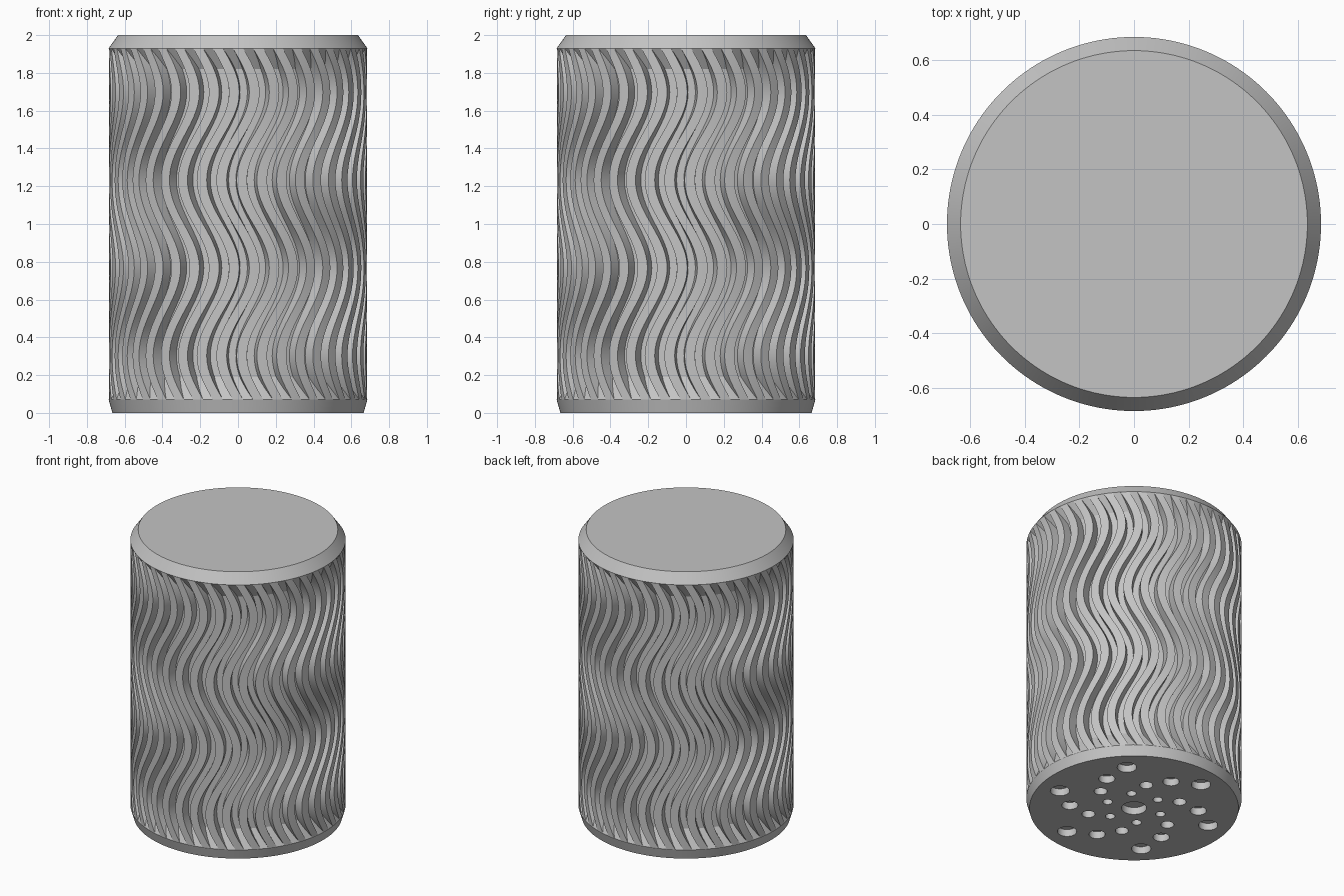
import bpy, bmesh, math
from mathutils import Matrix

if "Cube" in bpy.data.objects:
    bpy.data.objects.remove(bpy.data.objects["Cube"], do_unlink=True)

OUTER, CORE = 0.684, 0.622
RIBS, ROWS = 40, 56
Z_LOW, Z_HIGH = 0.07, 1.93
SWAY = 0.128

grey = bpy.data.materials.new("plain_grey")
grey.use_nodes = True
grey.diffuse_color = (0.55, 0.55, 0.55, 1)
grey.node_tree.nodes["Principled BSDF"].inputs["Base Color"].default_value = (0.55, 0.55, 0.55, 1)


def make_object(name, bm):
    bmesh.ops.recalc_face_normals(bm, faces=bm.faces)
    mesh = bpy.data.meshes.new(name)
    bm.to_mesh(mesh)
    bm.free()
    mesh.materials.append(grey)
    obj = bpy.data.objects.new(name, mesh)
    bpy.context.collection.objects.link(obj)
    return obj


def select_only(obj):
    bpy.ops.object.select_all(action="DESELECT")
    obj.select_set(True)
    bpy.context.view_layer.objects.active = obj


def smooth(obj, degrees):
    select_only(obj)
    bpy.ops.object.shade_smooth_by_angle(angle=math.radians(degrees))


def lathe(name, profile, sides):
    bm = bmesh.new()
    rings = []
    for r, z in profile:
        rings.append([bm.verts.new((r * math.cos(2 * math.pi * i / sides),
                                    r * math.sin(2 * math.pi * i / sides), z))
                      for i in range(sides)])
    for low, high in zip(rings, rings[1:]):
        for i in range(sides):
            j = (i + 1) % sides
            bm.faces.new((low[i], low[j], high[j], high[i]))
    bm.faces.new(rings[0])
    bm.faces.new(rings[-1])
    return make_object(name, bm)


# Solid body: bevelled base, sunken core and bevelled top
body = lathe("body", [(0.665, 0), (0.685, Z_LOW), (CORE, 0.19), (CORE, 1.82),
                      (0.685, Z_HIGH), (0.635, 2)], 160)

# Shallow holes in the underside: a centre hole and four twisted rings
holes = [(0, 0, 0.08)]
for ring, (dist, radius) in enumerate([(0.185, 0.031), (0.3, 0.042),
                                       (0.41, 0.052), (0.52, 0.062)]):
    for k in range(6):
        holes.append((dist, math.radians(45 + 20 * ring + 60 * k), radius))
bm = bmesh.new()
for dist, angle, radius in holes:
    place = Matrix.Translation((dist * math.cos(angle), dist * math.sin(angle), 0))
    bmesh.ops.create_cone(bm, cap_ends=True, segments=24, radius1=radius,
                          radius2=radius, depth=0.1, matrix=place)
cutter = make_object("hole_cutter", bm)
cutter.hide_render = True
select_only(body)
cut = body.modifiers.new("holes", "BOOLEAN")
cut.operation = "DIFFERENCE"
cut.solver = "EXACT"
cut.object = cutter
bpy.ops.object.modifier_apply(modifier=cut.name)
bpy.data.objects.remove(cutter, do_unlink=True)
smooth(body, 20)

# Wavy ribs: one tapered section swept upward, repeated around the core
section = [(CORE - 0.015, -0.05), (OUTER, -0.04), (OUTER, 0),
           (OUTER, 0.04), (CORE - 0.015, 0.05)]
bm = bmesh.new()
for rib in range(RIBS):
    start = 2 * math.pi * rib / RIBS
    previous = None
    for row in range(ROWS + 1):
        t = row / ROWS
        z = Z_LOW + t * (Z_HIGH - Z_LOW)
        turn = start - SWAY * math.sin(4 * math.pi * t)
        ring = [bm.verts.new((r * math.cos(turn + a), r * math.sin(turn + a), z))
                for r, a in section]
        if previous:
            for i in range(len(ring)):
                j = (i + 1) % len(ring)
                bm.faces.new((previous[i], previous[j], ring[j], ring[i]))
        if row in (0, ROWS):
            bm.faces.new(ring)
        previous = ring
ribs = make_object("wavy_ribs", bm)
smooth(ribs, 30)
